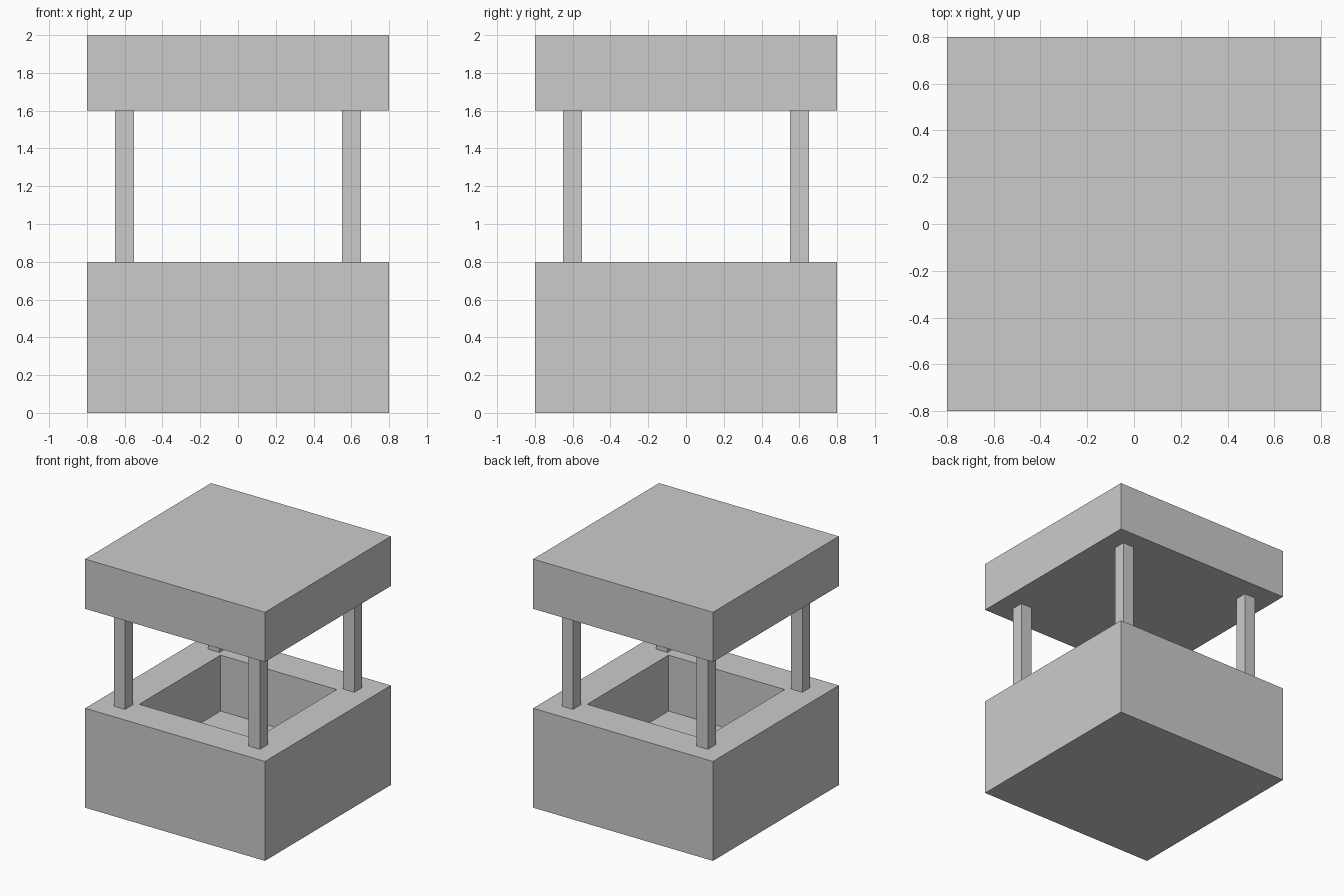
import bpy, bmesh
from mathutils import Matrix, Vector

if "Cube" in bpy.data.objects:
    bpy.data.objects.remove(bpy.data.objects["Cube"])


def box_bmesh(size, centre):
    bm = bmesh.new()
    mat = Matrix.Translation(centre) @ Matrix.Diagonal((*size, 1))
    bmesh.ops.create_cube(bm, size=1, matrix=mat)
    return bm


def finish(bm, name):
    mesh = bpy.data.meshes.new(name)
    bm.to_mesh(mesh)
    bm.free()
    obj = bpy.data.objects.new(name, mesh)
    bpy.context.collection.objects.link(obj)
    return obj


# Base block with a square well sunk into its top
WELL_FLOOR = 0.35
bm = box_bmesh((1.6, 1.6, 0.8), (0, 0, 0.4))
bm.normal_update()
top = max(bm.faces, key=lambda f: f.calc_center_median().z)
bmesh.ops.inset_region(bm, faces=[top], thickness=0.4)
rim = list(top.edges)
well = bmesh.ops.extrude_face_region(bm, geom=[top])["geom"]
for v in (g for g in well if isinstance(g, bmesh.types.BMVert)):
    v.co.z = WELL_FLOOR
if top.is_valid and top.calc_center_median().z > 0.79:
    bmesh.ops.delete(bm, geom=[top], context='FACES_ONLY')
bmesh.ops.recalc_face_normals(bm, faces=bm.faces)
finish(bm, "well_base")

# Four square corner posts
for y, depth_name in ((-0.6, "front"), (0.6, "back")):
    for x, side in ((-0.6, "left"), (0.6, "right")):
        finish(box_bmesh((0.1, 0.1, 0.8), (x, y, 1.2)), f"{depth_name}_{side}_post")

# Flat slab roof
finish(box_bmesh((1.6, 1.6, 0.4), (0, 0, 1.8)), "roof")
